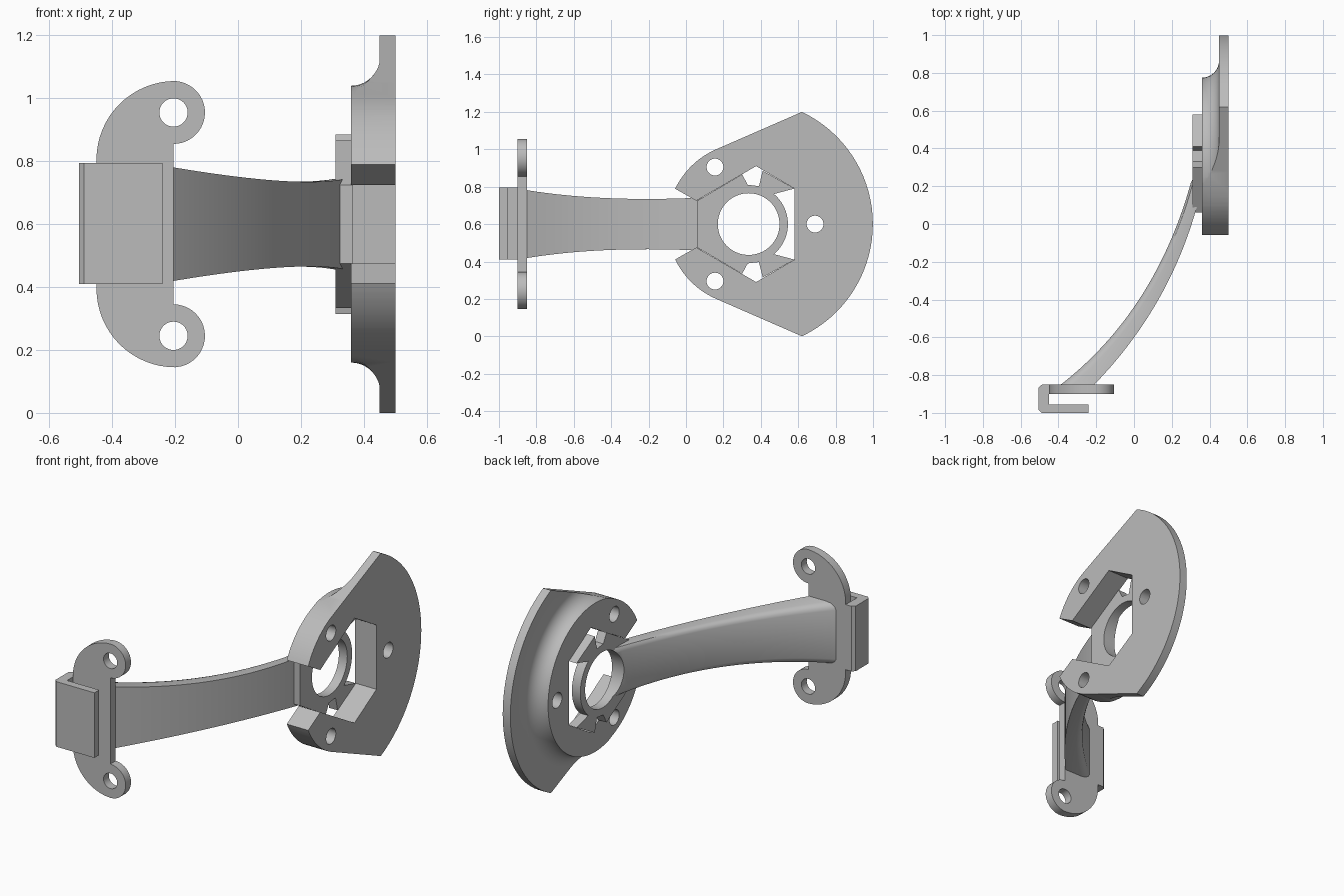
import bpy, bmesh, math
from mathutils import Vector, Matrix

if "Cube" in bpy.data.objects:
    bpy.data.objects.remove(bpy.data.objects["Cube"])

grey = bpy.data.materials.new("plain grey")
grey.use_nodes = True
colour = (0.5, 0.5, 0.5, 1)
grey.diffuse_color = colour
grey.node_tree.nodes["Principled BSDF"].inputs["Base Color"].default_value = colour

CY, CZ = 0.335, 0.6  # axis of the round mount


def finish(name, bm):
    bmesh.ops.remove_doubles(bm, verts=bm.verts, dist=1e-5)
    bmesh.ops.recalc_face_normals(bm, faces=bm.faces)
    me = bpy.data.meshes.new(name)
    bm.to_mesh(me)
    bm.free()
    ob = bpy.data.objects.new(name, me)
    bpy.context.collection.objects.link(ob)
    me.materials.append(grey)
    return ob


def prism(name, points, place, a, b):
    """Extrude a 2D outline from depth a to depth b."""
    bm = bmesh.new()
    lo = [bm.verts.new(place(u, v, a)) for u, v in points]
    hi = [bm.verts.new(place(u, v, b)) for u, v in points]
    bm.faces.new(lo)
    bm.faces.new(hi)
    n = len(points)
    for i in range(n):
        j = (i + 1) % n
        bm.faces.new((lo[i], lo[j], hi[j], hi[i]))
    return finish(name, bm)


def along_x(u, v, d):
    return (d, u, v)


def along_y(u, v, d):
    return (u, d, v)


def along_z(u, v, d):
    return (u, v, d)


def arc(cu, cv, r, start, end, n):
    angles = [math.radians(start + (end - start) * i / n) for i in range(n + 1)]
    return [(cu + r * math.cos(t), cv + r * math.sin(t)) for t in angles]


def circle(cu, cv, r, n=40):
    return arc(cu, cv, r, 0, 360, n)[:-1]


def mirrored(points):
    """Close a half outline by reflecting it in the middle height."""
    return points + [(u, 2 * CZ - v) for u, v in reversed(points)]


def boolean(ob, cutter, operation):
    mod = ob.modifiers.new("cut", "BOOLEAN")
    mod.operation = operation
    mod.solver = "EXACT"
    mod.object = cutter
    bpy.context.view_layer.objects.active = ob
    bpy.ops.object.modifier_apply(modifier=mod.name)


def discard(ob):
    bpy.data.objects.remove(ob)


def smooth(ob):
    bpy.ops.object.select_all(action="DESELECT")
    ob.select_set(True)
    bpy.context.view_layer.objects.active = ob
    bpy.ops.object.shade_smooth_by_angle(angle=math.radians(32))


# Round mount: turned hub and flange, trimmed to a fan with an open pocket
profile = [(0.5, 0), (0.5, 0.664), (0.45, 0.664)]
profile += arc(0.36, 0.53, 0.09, 0, -90, 10) + [(0.36, 0)]
bm = bmesh.new()
verts = [bm.verts.new((x, CY, CZ + r)) for x, r in profile]
edges = [bm.edges.new(pair) for pair in zip(verts, verts[1:])]
bmesh.ops.spin(bm, geom=verts + edges, cent=(0, CY, CZ), axis=(1, 0, 0),
               angle=math.tau, steps=96, use_duplicate=False)
mount = finish("round_mount", bm)

fan = [(1.2, 1.3), (0.85, 1.3)] + arc(CY, CZ, 0.436, 113.6, 154.3, 12)
fan += [(0.055, 0.725), (0.375, 0.91), (0.58, 0.79)]
trim = prism("trim", mirrored(fan), along_x, 0.2, 0.6)
boolean(mount, trim, "INTERSECT")
discard(trim)
for y, z in ((0.155, 0.905), (0.155, 0.295), (0.69, CZ)):
    drill = prism("drill", circle(y, z, 0.045), along_x, 0.2, 0.6)
    boolean(mount, drill, "DIFFERENCE")
    discard(drill)
smooth(mount)

# Pocket floor: collar with side webs and gaps
web = [(0.06, 0.725), (0.30, 0.866), (0.33, 0.81), (0.39, 0.803),
       (0.41, 0.885), (0.58, 0.79)]
web += arc(CY, CZ, 0.21, 50, 1, 12)
floor = prism("pocket_floor", mirrored(web), along_x, 0.31, 0.365)

# Curved arm: swept section with a rounded back
def bezier(p, c, q, t):
    return p * (1 - t) ** 2 + c * 2 * t * (1 - t) + q * t * t


back = [Vector(p) for p in ((-0.40, -0.86), (0.135, -0.45), (0.32, 0.29))]
front = [Vector(p) for p in ((-0.22, -0.86), (0.228, -0.405), (0.365, 0.22))]
half = [(0, 0.8), (0.06, 0.9), (0.17, 0.97), (0.35, 1), (1, 1)]
section = half + [(u, -w) for u, w in reversed(half)]
bm = bmesh.new()
rings = []
STEPS = 28
for i in range(STEPS + 1):
    t = i / STEPS
    b, f = bezier(*back, t), bezier(*front, t)
    width = bezier(0.183, 0.107, 0.15, t)
    ring = []
    for u, w in section:
        p = b.lerp(f, u)
        ring.append(bm.verts.new((p.x, p.y, CZ + w * width)))
    rings.append(ring)
for r, s in zip(rings, rings[1:]):
    for k in range(len(section)):
        m = (k + 1) % len(section)
        bm.faces.new((r[k], r[m], s[m], s[k]))
bm.faces.new(rings[0])
bm.faces.new(rings[-1])
arm = finish("curved_arm", bm)

# Bore through collar and arm end
bore = prism("bore", circle(CY, CZ, 0.165, 64), along_x, 0.1, 0.6)
for ob in (floor, arm):
    boolean(ob, bore, "DIFFERENCE")
    smooth(ob)
discard(bore)

# Eared clip plate
ears = arc(-0.2, 0.805, 0.25, 180, 90, 16)
ears += arc(-0.205, 0.955, 0.1, 85, -90, 20)
plate = prism("eared_plate", mirrored(ears), along_y, -0.9, -0.85)
for z in (0.955, 0.245):
    drill = prism("drill", circle(-0.205, z, 0.045), along_y, -1.2, -0.6)
    boolean(plate, drill, "DIFFERENCE")
    discard(drill)
smooth(plate)

# Hook folded in front of the plate
hook = [(-0.505, -0.985), (-0.49, -1), (-0.24, -1), (-0.24, -0.955),
        (-0.45, -0.955), (-0.45, -0.85), (-0.487, -0.85), (-0.505, -0.865)]
prism("clip_hook", hook, along_z, 0.41, 0.795)
